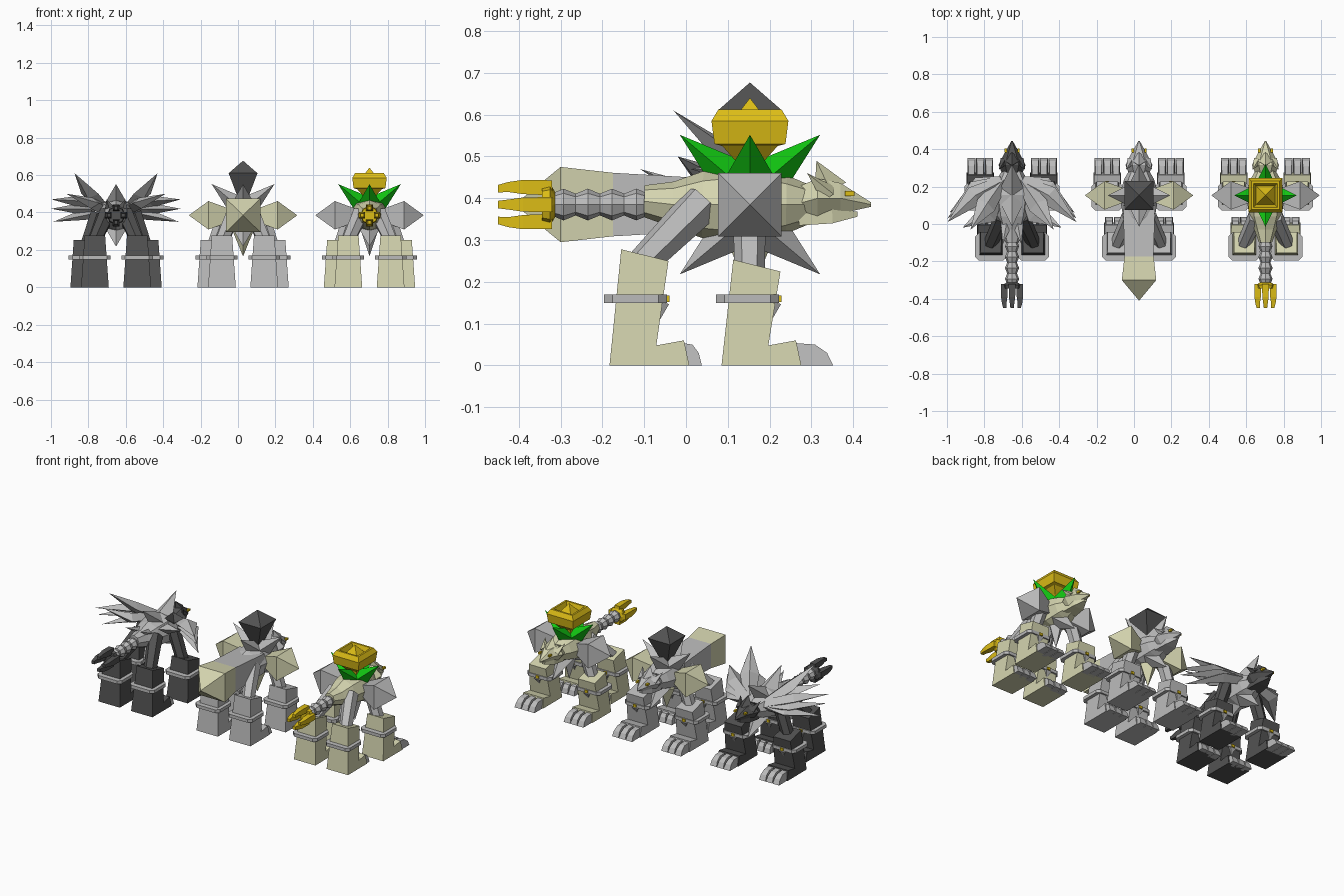
import bpy, bmesh
from math import cos, sin, pi, sqrt
from mathutils import Vector

if "Cube" in bpy.data.objects:
    bpy.data.objects.remove(bpy.data.objects["Cube"], do_unlink=True)


def material(name, col):
    m = bpy.data.materials.new(name)
    m.use_nodes = True
    m.diffuse_color = (*col, 1)
    m.node_tree.nodes["Principled BSDF"].inputs["Base Color"].default_value = (*col, 1)
    return m


DARK = material("dark grey", (.085, .085, .085))
GREY = material("light grey", (.5, .5, .5))
TAN = material("pale tan", (.66, .66, .43))
GOLD = material("gold", (.72, .51, .008))
GREEN = material("green", (.006, .58, .006))

prefix, centre = "", 0.0      # creature being built


def finish(name, bm, mat):
    bmesh.ops.remove_doubles(bm, verts=bm.verts, dist=1e-5)
    bmesh.ops.recalc_face_normals(bm, faces=bm.faces)
    me = bpy.data.meshes.new(prefix + name)
    bm.to_mesh(me)
    bm.free()
    me.materials.append(mat)
    ob = bpy.data.objects.new(prefix + name, me)
    ob.location.x = centre
    bpy.context.collection.objects.link(ob)
    return ob


def tube(name, rings, mat, sides=4, square=True):
    """Loft of rings (point, half width, half height) along one direction."""
    bm = bmesh.new()
    d = (Vector(rings[-1][0]) - Vector(rings[0][0])).normalized()
    ref = Vector((0, 1, 0)) if abs(d.z) > .95 else Vector((0, 0, 1))
    u = d.cross(ref).normalized()
    v = u.cross(d)
    phase, k = (pi / 4, sqrt(2)) if square else (0, 1)
    loops = []
    for p, a, b in rings:
        ang = [phase + 2 * pi * i / sides for i in range(sides)]
        loops.append([bm.verts.new(Vector(p) + u * a * k * cos(t) + v * b * k * sin(t))
                      for t in ang])
    for lo, hi in zip(loops, loops[1:]):
        for i in range(sides):
            j = (i + 1) % sides
            bm.faces.new((lo[i], lo[j], hi[j], hi[i]))
    bm.faces.new(loops[0])
    bm.faces.new(loops[-1])
    bmesh.ops.dissolve_degenerate(bm, dist=1e-5, edges=bm.edges)
    return finish(name, bm, mat)


def spike(name, base, tip, w, h, mat, square=False):
    return tube(name, [(base, w, h), (tip, 0, 0)], mat, 4, square)


def prism(name, profile, x, half, mat):
    """Side profile (y, z) spread across x, its width depending on height."""
    bm = bmesh.new()
    a = [bm.verts.new((x - half(z), y, z)) for y, z in profile]
    b = [bm.verts.new((x + half(z), y, z)) for y, z in profile]
    bm.faces.new(a)
    bm.faces.new(b)
    for i in range(len(a)):
        j = (i + 1) % len(a)
        bm.faces.new((a[i], a[j], b[j], b[i]))
    return finish(name, bm, mat)


def box(name, c, size, mat, bevel=0):
    bm = bmesh.new()
    bmesh.ops.create_cube(bm, size=1)
    for v in bm.verts:
        v.co = Vector(c) + Vector([v.co[i] * size[i] for i in range(3)])
    if bevel:
        up = [e for e in bm.edges if abs(e.verts[0].co.z - e.verts[1].co.z) > 1e-4]
        bmesh.ops.bevel(bm, geom=up, offset=bevel, segments=1, affect='EDGES')
    return finish(name, bm, mat)


BOOT = [(-.183, 0), (-.155, .278), (-.042, .25), (-.071, .048), (-.005, .06), (.008, 0)]


def leg(name, x, dy, claw, mat):
    drop = .025 if dy else 0
    prof = [(y + dy, z - drop if z > .2 else z) for y, z in BOOT]
    prism(name + "_boot", prof, x, lambda z: .074 - .07 * z, mat)
    box(name + "_band", (x, dy - .121, .16), (.168, .15, .02), GREY, .02)
    box(name + "_band_gem", (x, dy - .045, .16), (.02, .012, .016), GOLD)
    spike(name + "_band_spur", (x, dy - .052, .15), (x, dy - .062, .11), .02, .012, GREY, True)
    y0 = dy - .012
    side = [(0, 0), (0, .054), (.55, .05), (.85, .03), (1, 0)]
    for i in (-1, 0, 1):
        prism(f"{name}_claw_{i + 2}", [(y0 + y * claw, z) for y, z in side],
              x + i * .047, lambda z: .022 - .1 * z, GREY)


def star(name, up, axes, mat):
    """Slanting spikes around the torso, above or below it."""
    for i, (dx, dy) in enumerate(axes):
        spike(f"{name}_{i + 1}", (dx * .035, .153 + dy * .035, .385 + up * .055),
              (dx * .168, .153 + dy * .168, .385 + up * .167), .065, .055, mat)


def clawed_tail(mat):
    rings = []
    for i in range(9):
        r = .026 if i % 2 == 0 else .038
        rings.append(((0, -.09 - i * .029, .385), r, r))
    tube("tail_segments", rings, GREY, 8, False)
    tube("tail_palm", [((0, -.31, .385), .025, .025), ((0, -.325, .385), .05, .05),
                       ((0, -.345, .385), .045, .045)], mat, 8, False)
    for i, (dx, dz) in enumerate(((1, 0), (-1, 0), (0, 1), (0, -1))):
        off = lambda y, r: (dx * r, y, .385 + dz * r)
        tube(f"tail_prong_{i + 1}", [(off(-.32, .04), .018, .018), (off(-.39, .042), .017, .017),
                                     (off(-.425, .042), .012, .012),
                                     (off(-.45, .038), .009, .009)], mat)


def creature(name, x, body, head, legs, thighs):
    global prefix, centre
    prefix, centre = name + "_", x
    # torso and neck
    tube("torso", [((0, y, .385 + dz), w, h) for y, w, h, dz in (
        (-.1, .035, .038, .008), (-.03, .06, .055, 0), (.04, .085, .08, 0),
        (.153, .105, .095, 0), (.24, .08, .07, 0), (.3, .045, .045, 0))], body, 8, False)
    # head, jaw and crest
    tube("head", [((0, .26, .385), .05, .045), ((0, .315, .4), .072, .055),
                  ((0, .37, .4), .045, .042), ((0, .443, .385), .004, .006)], head, 6, False)
    tube("jaw", [((0, .27, .36), .045, .025), ((0, .35, .358), .036, .018),
                 ((0, .41, .362), .008, .006)], head)
    spike("crest", (0, .345, .42), (0, .312, .49), .05, .042, head)
    for s, side in ((1, "left"), (-1, "right")):
        spike(side + "_brow", (s * .04, .34, .41), (s * .07, .29, .46), .025, .025, head)
        box(side + "_eye", (s * .034, .392, .412), (.012, .022, .012), GOLD)
        # limbs
        leg(side + "_back_leg", s * .113, 0, .05, legs)
        leg(side + "_front_leg", s * .17, .268, .096, legs)
        tube(side + "_thigh", [((s * .118, -.11, .24), .037, .037),
                               ((s * .05, .04, .39), .045, .05)], thighs, 6, False)
        tube(side + "_upper_arm", [((s * .165, .152, .21), .036, .036),
                                   ((s * .1, .152, .4), .04, .04)], thighs, 6, False)


def shoulders(mat):
    for s, side in ((1, "left"), (-1, "right")):
        tube(side + "_shoulder", [((s * .06, .153, .385), .03, .03),
                                  ((s * .185, .153, .385), .076, .076),
                                  ((s * .29, .153, .385), 0, 0)], mat)


FORE_AFT = ((0, 1), (0, -1))
ALL = FORE_AFT + ((1, 0), (-1, 0))

# winged creature
creature("winged", -.652, GREY, DARK, DARK, DARK)
clawed_tail(DARK)
star("back_spike", 1, FORE_AFT, GREY)
star("belly_spike", -1, FORE_AFT, GREY)
FEATHERS = (((.14, .1, .5), (.222, -.03, .61)), ((.2, .15, .46), (.345, .01, .47)),
            ((.19, .18, .42), (.345, .03, .42)), ((.17, .2, .39), (.335, .06, .35)),
            ((.13, .05, .45), (.265, -.02, .5)))
for s, side in ((1, "left"), (-1, "right")):
    for i, (mid, tip) in enumerate(FEATHERS):
        tube(f"{side}_feather_{i + 1}", [((s * .05, .23, .41), .03, .03),
                                         ((s * mid[0], mid[1], mid[2]), .055, .03),
                                         ((s * tip[0], tip[1], tip[2]), 0, 0)], GREY, 4, False)
    spike(side + "_rump_spike", (s * .03, .0, .42), (s * .05, -.11, .47), .03, .02, GREY)

# club tailed creature
creature("club", .027, GREY, GREY, GREY, GREY)
shoulders(TAN)
star("back_spike", 1, ALL, GREY)
star("belly_spike", -1, FORE_AFT, GREY)
spike("belly_point", (0, .153, .3), (0, .153, .165), .055, .055, TAN)
tube("tail_root", [((0, .1, .385), .085, .06), ((0, -.175, .385), .078, .076)], GREY)
tube("tail_club", [((0, -.175, .385), .078, .076), ((0, -.3, .385), .092, .09),
                   ((0, -.41, .385), 0, 0)], TAN)
tube("back_crystal", [((0, .153, .46), .02, .02), ((0, .153, .61), .077, .077),
                      ((0, .153, .677), 0, 0)], DARK)

# cup bearing creature
creature("cup", .703, TAN, TAN, TAN, GREY)
shoulders(GREY)
clawed_tail(GOLD)
star("collar_leaf", 1, ALL, GREEN)
star("belly_spike", -1, FORE_AFT, GREY)
spike("belly_point", (0, .153, .3), (0, .153, .165), .045, .045, GREY)
tube("cup", [((0, .153, z), r, r) for z, r in (
    (.46, .03), (.49, .035), (.525, .066), (.53, .085), (.585, .092), (.612, .076),
    (.612, .064), (.575, .05), (.64, 0))], GOLD)
